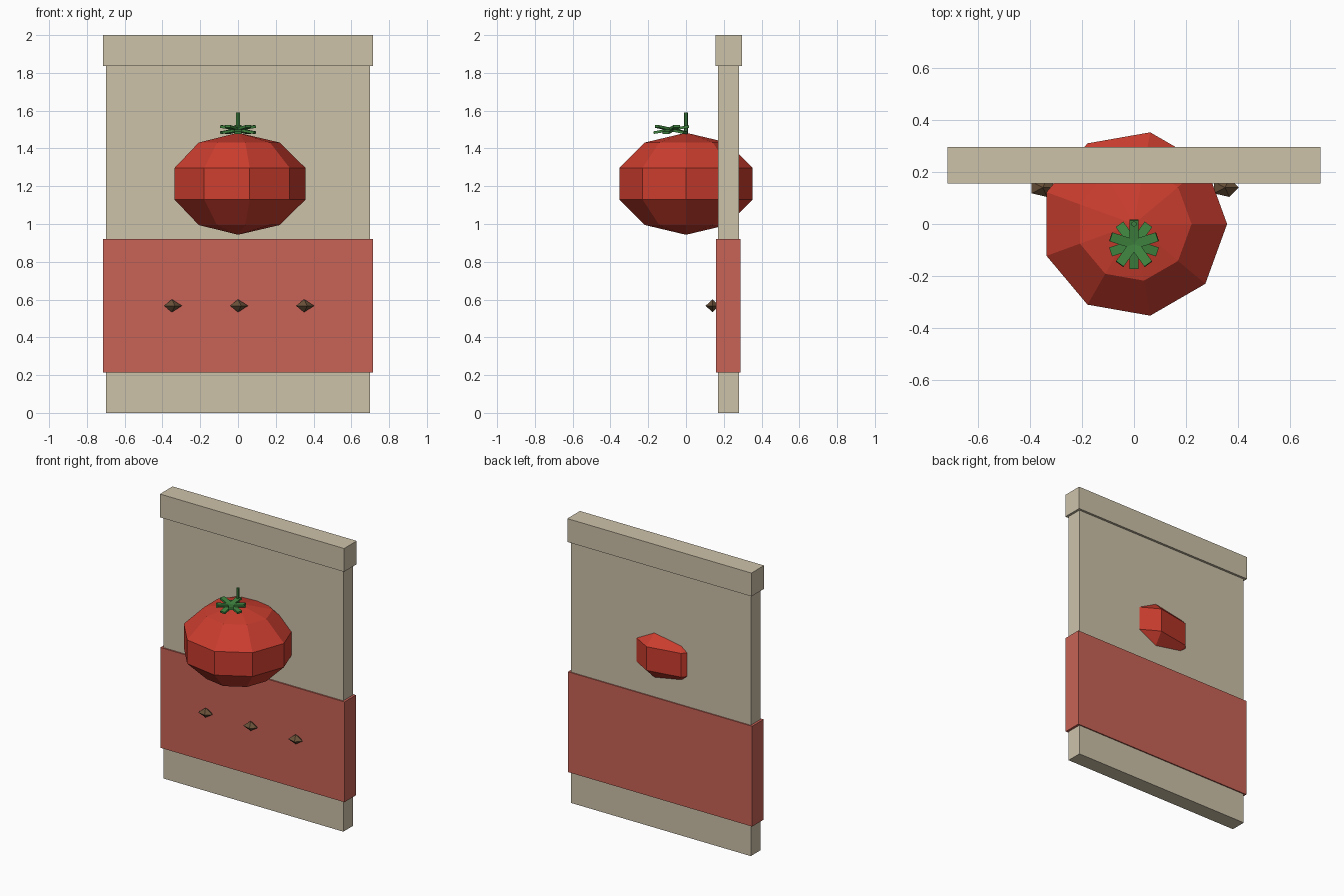
import bpy, bmesh
from math import sin, cos, pi, radians
from mathutils import Matrix

cube = bpy.data.objects.get("Cube")
if cube:
    bpy.data.objects.remove(cube, do_unlink=True)


def material(name, rgb):
    m = bpy.data.materials.new(name)
    m.use_nodes = True
    color = (*rgb, 1)
    m.diffuse_color = color
    node = next(n for n in m.node_tree.nodes if n.type == 'BSDF_PRINCIPLED')
    node.inputs["Base Color"].default_value = color
    node.inputs["Roughness"].default_value = 0.8
    return m


cream = material("cream", (0.61, 0.54, 0.40))
salmon = material("salmon red", (0.58, 0.125, 0.095))
red = material("tomato red", (0.60, 0.047, 0.028))
green = material("leaf green", (0.05, 0.23, 0.05))
brown = material("seed brown", (0.14, 0.08, 0.04))


def finish(name, bm, mat):
    bmesh.ops.recalc_face_normals(bm, faces=bm.faces)
    mesh = bpy.data.meshes.new(name)
    bm.to_mesh(mesh)
    bm.free()
    mesh.materials.append(mat)
    obj = bpy.data.objects.new(name, mesh)
    bpy.context.collection.objects.link(obj)
    return obj


def slab(name, half_x, y0, y1, z0, z1, mat):
    bm = bmesh.new()
    bmesh.ops.create_cube(bm, size=1)
    bmesh.ops.scale(bm, vec=(2 * half_x, y1 - y0, z1 - z0), verts=bm.verts)
    bmesh.ops.translate(bm, vec=(0, (y0 + y1) / 2, (z0 + z1) / 2), verts=bm.verts)
    return finish(name, bm, mat)


def faceted_ball(name, sides, rings, radii, center, mat):
    """Low-poly ball with a pole at each end and flat facets."""
    bm = bmesh.new()
    rx, ry, rz = radii
    top, bottom = bm.verts.new((0, 0, rz)), bm.verts.new((0, 0, -rz))
    loops = []
    for r in range(1, rings):
        a = pi * r / rings
        loops.append([bm.verts.new((rx * sin(a) * cos(2 * pi * i / sides),
                                    ry * sin(a) * sin(2 * pi * i / sides),
                                    rz * cos(a))) for i in range(sides)])
    for i in range(sides):
        j = (i + 1) % sides
        bm.faces.new((top, loops[0][i], loops[0][j]))
        bm.faces.new((bottom, loops[-1][j], loops[-1][i]))
        for upper, lower in zip(loops, loops[1:]):
            bm.faces.new((upper[i], lower[i], lower[j], upper[j]))
    obj = finish(name, bm, mat)
    obj.location = center
    return obj


# Packet: board, folded top and coloured band
slab("packet_board", 0.70, 0.17, 0.28, 0, 1.9, cream)
slab("packet_top_fold", 0.716, 0.156, 0.296, 1.836, 2.0, cream)
slab("packet_band", 0.716, 0.16, 0.288, 0.215, 0.92, salmon)

# Tomato passing through the board
faceted_ball("tomato", 9, 5, (0.376, 0.376, 0.27), (0, 0, 1.213), red)

# Leaf crown: five crossing blades, each tilted
bm = bmesh.new()
for k in range(5):
    blade = bmesh.ops.create_cube(bm, size=1)["verts"]
    bmesh.ops.scale(bm, vec=(0.19, 0.036, 0.014), verts=blade)
    turn = (Matrix.Translation((0, -0.078, 1.5))
            @ Matrix.Rotation(radians(90 + 72 * k), 4, 'Z')
            @ Matrix.Rotation(radians(-10), 4, 'Y'))
    bmesh.ops.transform(bm, matrix=turn, verts=blade)
finish("tomato_leaves", bm, green)

# Stem
bm = bmesh.new()
bmesh.ops.create_cone(bm, cap_ends=True, segments=6, radius1=0.011, radius2=0.011,
                      depth=0.12, matrix=Matrix.Translation((0, 0, 1.53)))
finish("tomato_stem", bm, green)

# Seeds along the band
for name, x in (("right", -0.35), ("middle", 0), ("left", 0.35)):
    faceted_ball("seed_" + name, 5, 2, (0.053, 0.038, 0.034), (x, 0.14, 0.567), brown)
